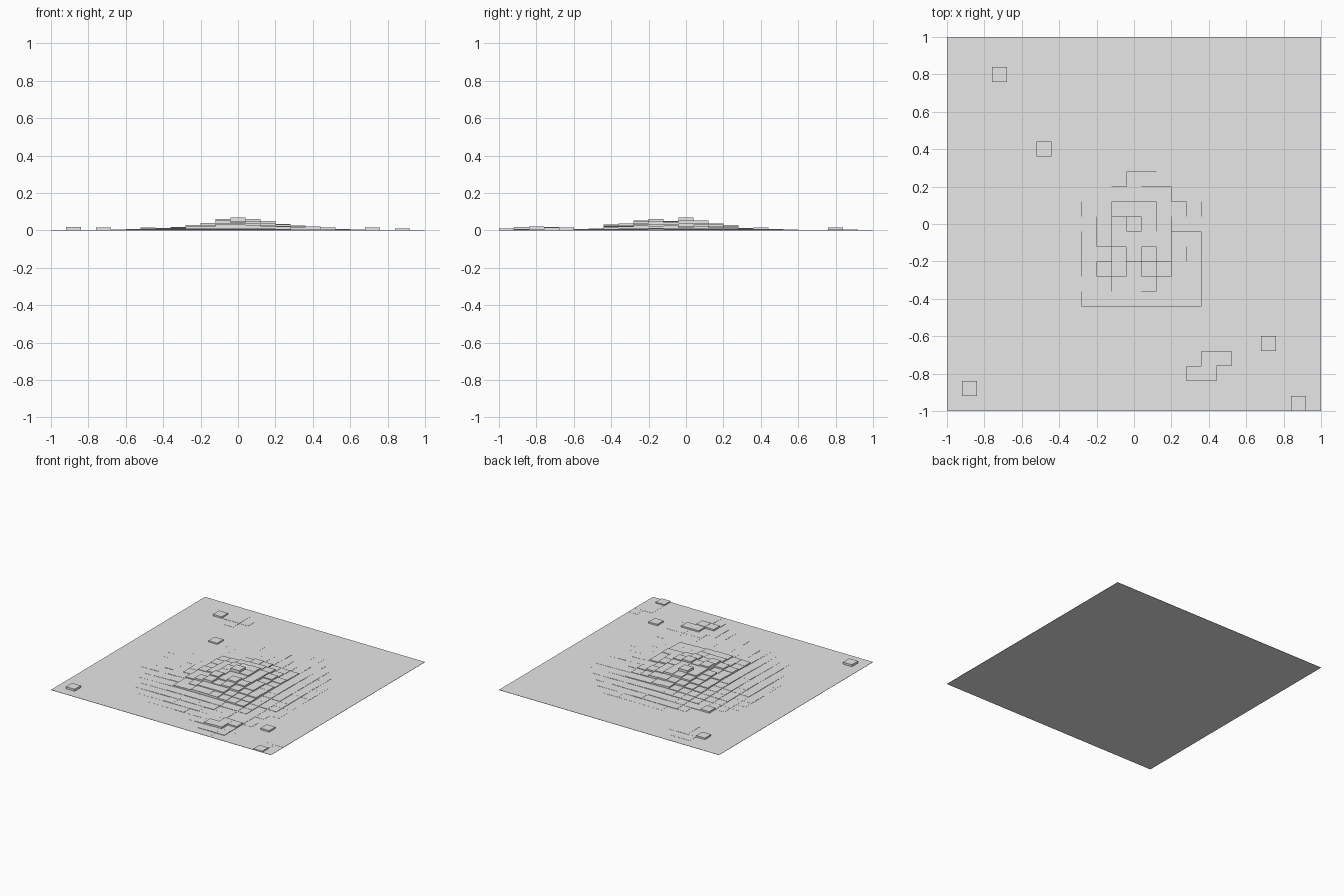
import bpy
import bmesh
import math
import random

cube = bpy.data.objects.get("Cube")
if cube:
    bpy.data.objects.remove(cube, do_unlink=True)

random.seed(4)
CELL = 0.08
HALF = 12            # cells on each side of the centre cell
FLAT = 0.002         # thickness of the flat ground

# Summit terraces in thousandths: columns -3 to 4, rows from back to front
SUMMIT = [
    [12, 14, 17, 28, 24, 16, 14, 12],
    [17, 22, 30, 34, 37, 33, 20, 15],
    [24, 30, 42, 50, 53, 40, 32, 20],
    [22, 34, 51, 70, 52, 40, 24, 16],
    [29, 38, 50, 46, 48, 43, 33, 25],
    [25, 28, 62, 50, 62, 50, 34, 24],
    [28, 40, 54, 41, 50, 40, 30, 27],
    [20, 26, 36, 36, 37, 26, 23, 20],
    [21, 23, 30, 30, 28, 22, 20, 17],
]

# Single raised blocks, by cell
BLOCKS = {
    (-11, -11): 0.019, (9, -8): 0.015, (-9, 10): 0.015, (-6, 5): 0.016,
    (5, -9): 0.017, (6, -9): 0.016, (5, -10): 0.02, (4, -10): 0.018,
    (11, -12): 0.011,
}

# Low mounds: x, y, height, spread
MOUNDS = [(-0.6, 0.85, 0.006, 0.18), (0.4, -0.8, 0.008, 0.16), (0.9, -0.8, 0.005, 0.2)]


def height(i, j):
    """Height of the block in one cell; zero outside the board."""
    if max(abs(i), abs(j)) > HALF:
        return 0.0
    if (i, j) in BLOCKS:
        return BLOCKS[i, j]
    row, col = 3 - j, i + 3
    if 0 <= row < len(SUMMIT) and 0 <= col < len(SUMMIT[0]):
        return SUMMIT[row][col] / 1000
    x, y = i * CELL, j * CELL
    h = 0.055 * math.exp(-math.hypot(x, y + 0.08) / 0.3) - 0.003
    for mx, my, top, spread in MOUNDS:
        h += top * math.exp(-((x - mx) ** 2 + (y - my) ** 2) / spread ** 2)
    if h > FLAT:
        h += random.uniform(-0.001, 0.001)
    return max(FLAT, h)


span = range(-HALF - 1, HALF + 2)
heights = {(i, j): height(i, j) for i in span for j in span}
bm = bmesh.new()


def quad(*points):
    bm.faces.new([bm.verts.new(p) for p in points])


# Block tops, and a wall wherever a block stands above its neighbour
for (i, j), h in heights.items():
    if h == 0:
        continue
    x0, x1 = (i - 0.5) * CELL, (i + 0.5) * CELL
    y0, y1 = (j - 0.5) * CELL, (j + 0.5) * CELL
    ring = [(x0, y0), (x1, y0), (x1, y1), (x0, y1)]
    quad(*[(x, y, h) for x, y in ring])
    sides = [(0, -1), (1, 0), (0, 1), (-1, 0)]
    for k, (di, dj) in enumerate(sides):
        low = heights[i + di, j + dj]
        if low < h:
            a, b = ring[k], ring[(k + 1) % 4]
            quad((*a, low), (*b, low), (*b, h), (*a, h))

# Underside
quad((-1, -1, 0), (-1, 1, 0), (1, 1, 0), (1, -1, 0))
bmesh.ops.remove_doubles(bm, verts=bm.verts, dist=0.00001)

mesh = bpy.data.meshes.new("terraced_ground")
bm.to_mesh(mesh)
bm.free()
ground = bpy.data.objects.new("terraced_ground", mesh)
bpy.context.collection.objects.link(ground)

# Plain grey material
grey = bpy.data.materials.new("light_grey")
grey.use_nodes = True
color = (0.8, 0.8, 0.8, 1)
grey.diffuse_color = color
grey.node_tree.nodes["Principled BSDF"].inputs["Base Color"].default_value = color
mesh.materials.append(grey)
